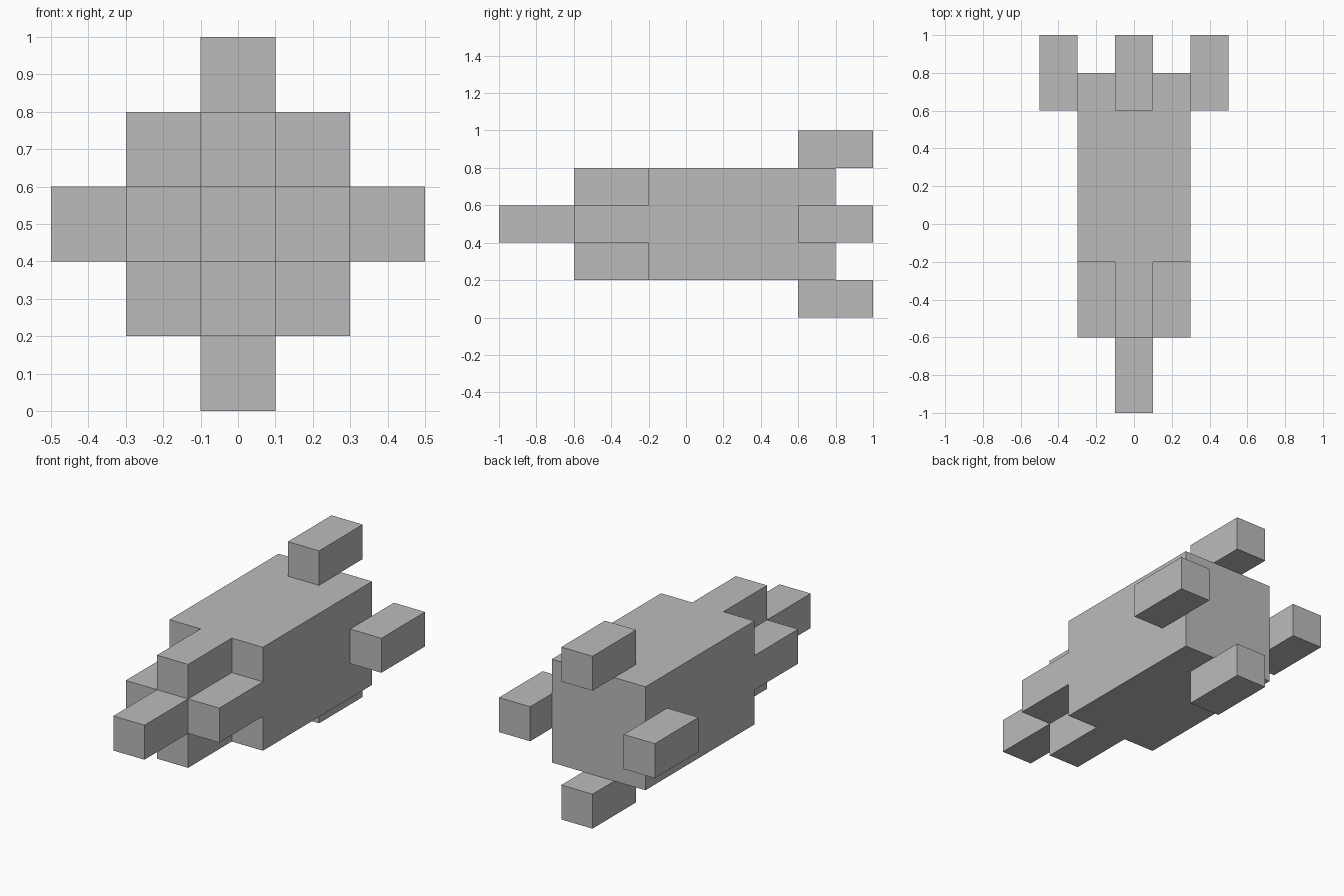
import bpy
import bmesh
from mathutils import Vector

cube = bpy.data.objects.get("Cube")
if cube:
    bpy.data.objects.remove(cube, do_unlink=True)

grey = bpy.data.materials.new("plain grey")
grey.use_nodes = True
colour = (0.5, 0.5, 0.5, 1)
grey.diffuse_color = colour
grey.node_tree.nodes["Principled BSDF"].inputs["Base Color"].default_value = colour

U = 0.2             # edge of one building block
MID = 0.5           # height of the long axis


def prism(name, outline, y0, y1, x=0, z=MID):
    """Extrude an x-z outline (in blocks) from y0 to y1."""
    bm = bmesh.new()
    face = bm.faces.new([bm.verts.new((x + a * U, y0, z + b * U)) for a, b in outline])
    new = bmesh.ops.extrude_face_region(bm, geom=[face], use_keep_orig=True)["geom"]
    moved = [v for v in new if isinstance(v, bmesh.types.BMVert)]
    bmesh.ops.translate(bm, verts=moved, vec=Vector((0, y1 - y0, 0)))
    bmesh.ops.recalc_face_normals(bm, faces=bm.faces)
    mesh = bpy.data.meshes.new(name)
    bm.to_mesh(mesh)
    bm.free()
    mesh.materials.append(grey)
    obj = bpy.data.objects.new(name, mesh)
    bpy.context.collection.objects.link(obj)
    return obj


def square(half):
    return [(-half, -half), (half, -half), (half, half), (-half, half)]


# Plus-shaped section: one corner's three points turned through four quarters
cross = []
corner = [(1.5, -0.5), (1.5, 0.5), (0.5, 0.5)]
for _ in range(4):
    cross += corner
    corner = [(-b, a) for a, b in corner]

# Hull: main body, stepped nose and tip
prism("body", square(1.5), -0.2, 0.8)
prism("nose", cross, -0.6, -0.2)
prism("nose_tip", square(0.5), -1.0, -0.6)

# Four tail fins overhanging the rear
for name, dx, dz in (("left", 1, 0), ("right", -1, 0), ("top", 0, 1), ("bottom", 0, -1)):
    prism(name + "_fin", square(0.5), 0.6, 1.0, dx * 2 * U, MID + dz * 2 * U)
